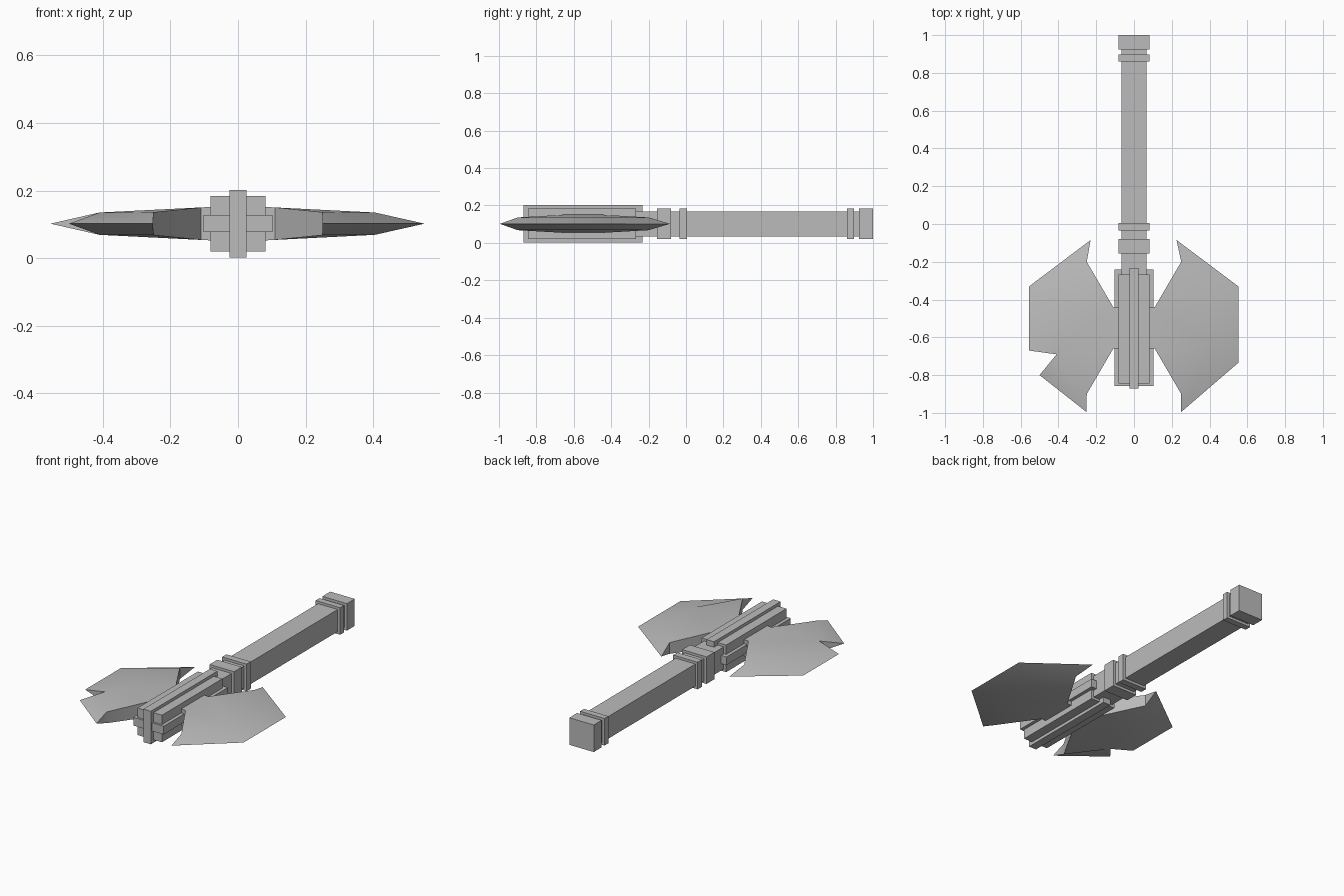
import bpy, bmesh, math
from mathutils import Vector

if "Cube" in bpy.data.objects:
    bpy.data.objects.remove(bpy.data.objects["Cube"], do_unlink=True)

MID = 0.102  # height of the centre plane

grey = bpy.data.materials.new("plain_grey")
grey.use_nodes = True
grey.diffuse_color = (0.5, 0.5, 0.5, 1)
grey.node_tree.nodes["Principled BSDF"].inputs["Base Color"].default_value = (0.5, 0.5, 0.5, 1)


def finish(name, bm):
    bmesh.ops.recalc_face_normals(bm, faces=bm.faces)
    mesh = bpy.data.meshes.new(name)
    bm.to_mesh(mesh)
    bm.free()
    mesh.materials.append(grey)
    obj = bpy.data.objects.new(name, mesh)
    bpy.context.collection.objects.link(obj)
    return obj


def bar(name, half_x, half_z, y0, y1):
    """Box lying along y, centred on the middle plane."""
    bm = bmesh.new()
    bmesh.ops.create_cube(bm, size=1)
    for v in bm.verts:
        v.co = Vector((v.co.x * 2 * half_x, (y0 + y1) / 2 + v.co.y * (y1 - y0),
                       MID + v.co.z * 2 * half_z))
    return finish(name, bm)


# Handle and its collars
bar("handle", 0.066, 0.067, -0.30, 0.93)
for name, y0, y1 in (("head_collar", -0.155, -0.08), ("grip_ring", -0.035, 0.005),
                     ("pommel_ring", 0.86, 0.897), ("pommel", 0.925, 1.0)):
    bar(name, 0.082, 0.082, y0, y1)

# Head block with crossing ribs
bar("head_block", 0.082, 0.082, -0.845, -0.267)
bar("side_rib", 0.102, 0.025, -0.857, -0.242)
bar("upright_rib", 0.025, 0.1, -0.87, -0.232)


def blade(name, side, edge, ridge, notched):
    """Thick plate inside the ridge, bevelled out to a thin cutting edge."""
    bm = bmesh.new()

    def vert(x, y, z=0):
        return bm.verts.new((side * x, y, MID + z))

    rim = [vert(x, y) for x, y in edge]
    inner = [(0.07, -0.44, 0.05), (0.11, -0.44, 0.048)] + ridge + \
            [(0.11, -0.66, 0.048), (0.07, -0.66, 0.05)]
    top = [vert(x, y, h) for x, y, h in inner]
    low = [vert(x, y, -h) for x, y, h in inner]
    last = 4 if notched else 3          # rim points beside the front bevel
    for p in (top, low):
        bm.faces.new((p[0], p[1], p[6], p[7]))   # root
        bm.faces.new((p[1], p[2], p[3]))         # back cheek
        bm.faces.new((p[1], p[3], p[4], p[6]))   # centre cheek
        bm.faces.new((p[6], p[4], p[5]))         # front cheek
        bm.faces.new((p[2], rim[0], rim[1], p[3]))
        bm.faces.new((p[3], rim[1], rim[2], p[4]))
        bm.faces.new((p[4], rim[last - 1], rim[last], p[5]))
    # Walls along the root and the hooked tips
    for i, j in ((0, 1), (1, 2), (5, 6), (6, 7), (7, 0)):
        bm.faces.new((top[i], top[j], low[j], low[i]))
    bm.faces.new((top[2], rim[0], low[2]))
    bm.faces.new((top[5], rim[last], low[5]))
    if notched:
        bm.faces.new((top[4], rim[2], low[4]))
        bm.faces.new((top[4], rim[3], low[4]))
    obj = finish(name, bm)
    bpy.ops.object.select_all(action="DESELECT")
    obj.select_set(True)
    bpy.context.view_layer.objects.active = obj
    bpy.ops.object.shade_smooth_by_angle(angle=math.radians(30))


# Whole blade on the left, chipped blade on the right
back, front = (0.25, -0.20, 0.034), (0.25, -0.90, 0.034)
blade("left_blade", 1,
      [(0.225, -0.085), (0.552, -0.33), (0.552, -0.735), (0.25, -0.995)],
      [back, (0.405, -0.42, 0.033), (0.405, -0.65, 0.033), front], False)
blade("right_blade", -1,
      [(0.23, -0.085), (0.555, -0.33), (0.555, -0.67), (0.50, -0.80), (0.252, -0.995)],
      [back, (0.405, -0.42, 0.033), (0.41, -0.69, 0.033), front], True)
